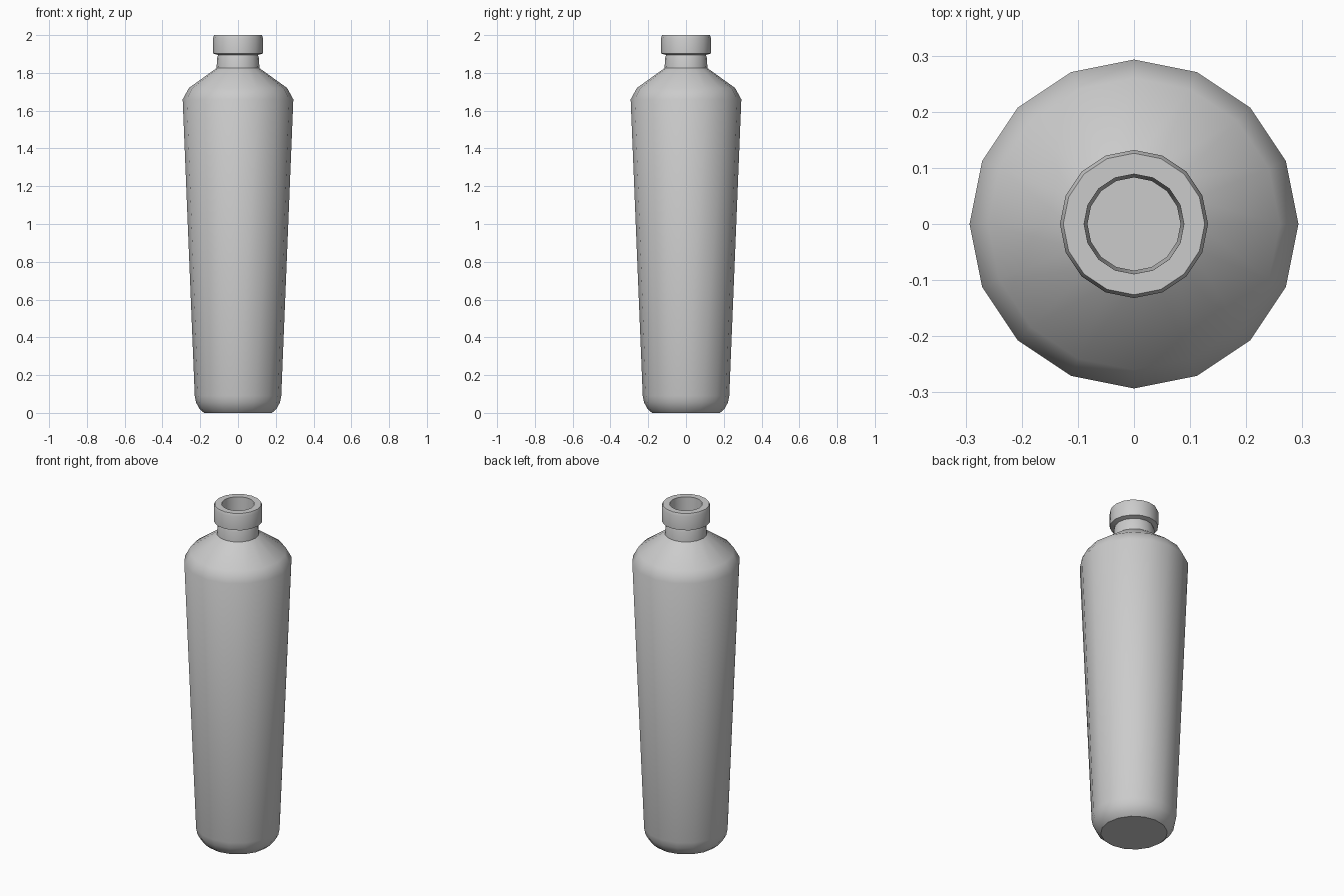
import bpy
import math

cube = bpy.data.objects.get("Cube")
if cube:
    bpy.data.objects.remove(cube, do_unlink=True)

SIDES = 16

# One grey material for the whole bottle
grey = bpy.data.materials.new("plain grey")
grey.use_nodes = True
colour = (0.6, 0.6, 0.6, 1)
grey.diffuse_color = colour
grey.node_tree.nodes["Principled BSDF"].inputs["Base Color"].default_value = colour


def lathe(name, profile):
    """Spin (radius, height) points about z, capping both ends."""
    verts = [(r * math.cos(math.tau * i / SIDES), r * math.sin(math.tau * i / SIDES), z)
             for r, z in profile for i in range(SIDES)]
    faces = [tuple(reversed(range(SIDES)))]
    for k in range(len(profile) - 1):
        a, b = k * SIDES, (k + 1) * SIDES
        for i in range(SIDES):
            j = (i + 1) % SIDES
            faces.append((a + i, a + j, b + j, b + i))
    last = (len(profile) - 1) * SIDES
    faces.append(tuple(range(last, last + SIDES)))
    mesh = bpy.data.meshes.new(name)
    mesh.from_pydata(verts, [], faces)
    mesh.materials.append(grey)
    obj = bpy.data.objects.new(name, mesh)
    bpy.context.collection.objects.link(obj)
    bpy.ops.object.select_all(action="DESELECT")
    obj.select_set(True)
    bpy.context.view_layer.objects.active = obj
    bpy.ops.object.shade_smooth_by_angle(angle=math.radians(35))
    return obj


# Outer wall from the base up to the lip, then the hollow inside down to its floor
base = [(0.18, 0), (0.203, 0.02), (0.222, 0.055), (0.229, 0.09)]
body = [(0.293, 1.66), (0.26, 1.72), (0.114, 1.825)]
neck = [(0.11, 1.88), (0.105, 1.895)]
lip = [(0.131, 1.902), (0.132, 1.985), (0.126, 2)]
bore = [(0.089, 2), (0.083, 1.83)]
cavity = [(0.23, 1.71), (0.26, 1.65), (0.2, 0.09), (0.16, 0.03)]
lathe("bottle", base + body + neck + lip + bore + cavity)
